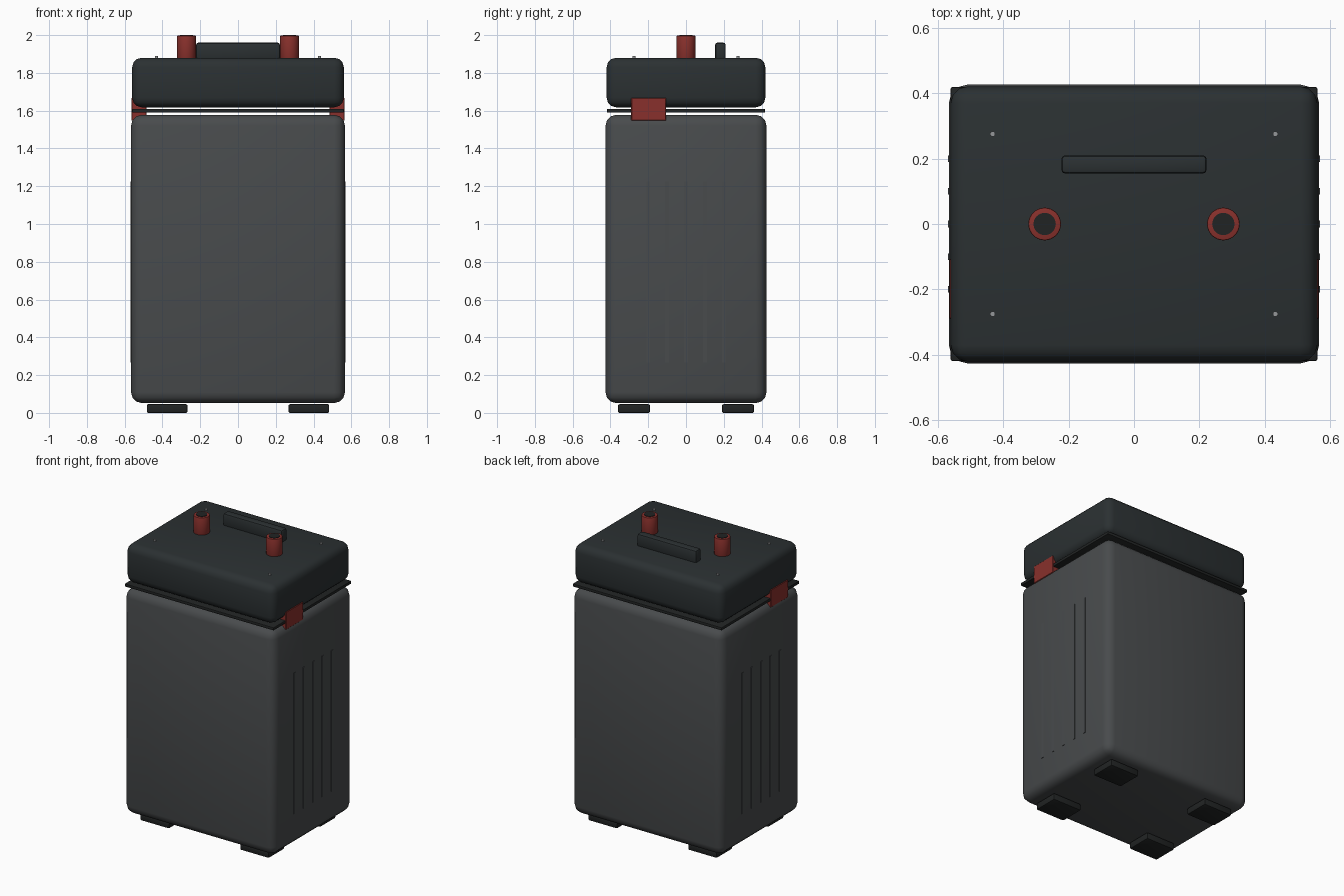
import bpy

if "Cube" in bpy.data.objects:
    bpy.data.objects.remove(bpy.data.objects["Cube"])


def material(name, rgb):
    m = bpy.data.materials.new(name)
    m.diffuse_color = (*rgb, 1)
    m.use_nodes = True
    m.node_tree.nodes["Principled BSDF"].inputs["Base Color"].default_value = m.diffuse_color
    return m


GREY = material("case_grey", (0.065, 0.07, 0.073))
DARK = material("lid_dark", (0.024, 0.03, 0.032))
BLACK = material("rubber_black", (0.015, 0.017, 0.017))
RED = material("red", (0.25, 0.03, 0.025))
STEEL = material("steel", (0.3, 0.31, 0.32))


def finish(ob, name, mat, bevel, segments):
    ob.name = name
    ob.data.materials.append(mat)
    if bevel:
        mod = ob.modifiers.new("bevel", "BEVEL")
        mod.width = bevel
        mod.segments = segments
        mod.limit_method = 'ANGLE'
        bpy.ops.object.modifier_apply(modifier=mod.name)
    bpy.ops.object.shade_smooth_by_angle(angle=0.6)
    return ob


def box(name, x, y, z, mat, bevel=0.0, segments=2):
    """Box from (min, max) ranges."""
    ranges = (x, y, z)
    bpy.ops.mesh.primitive_cube_add(size=1, location=[(a + b) / 2 for a, b in ranges])
    ob = bpy.context.object
    ob.scale = [b - a for a, b in ranges]
    bpy.ops.object.transform_apply(location=False, rotation=False, scale=True)
    return finish(ob, name, mat, bevel, segments)


def cylinder(name, x, y, z, radius, mat, sides=32, bevel=0.0):
    bpy.ops.mesh.primitive_cylinder_add(vertices=sides, radius=radius, depth=z[1] - z[0],
                                        location=(x, y, (z[0] + z[1]) / 2))
    return finish(bpy.context.object, name, mat, bevel, 2)


def span(centre, width):
    return centre - width / 2, centre + width / 2


# main case, gasket and lid
box("case_body", (-0.566, 0.566), (-0.426, 0.426), (0.052, 1.578), GREY, 0.057, 3)
box("gasket", (-0.56, 0.56), (-0.418, 0.418), (1.59, 1.61), BLACK, 0.004, 2)
box("lid", (-0.56, 0.56), (-0.42, 0.42), (1.618, 1.88), DARK, 0.05, 3)

# carry handle
box("handle", (-0.222, 0.222), (0.154, 0.21), (1.87, 1.96), DARK, 0.012, 2)

for sx, side in ((-1, "left"), (1, "right")):
    # terminal post with dark core
    cylinder(f"terminal_{side}", sx * 0.273, 0, (1.87, 1.997), 0.05, RED, 32, 0.004)
    cylinder(f"terminal_core_{side}", sx * 0.273, 0, (1.9, 2.0), 0.034, BLACK, 32)

    # side latch bridging lid and case
    box(f"latch_{side}", span(sx * 0.524, 0.08), (-0.29, -0.106), (1.547, 1.668), RED, 0.003, 1)

    # vertical side ribs
    for i in range(5):
        box(f"rib_{side}_{i + 1}", span(sx * 0.559, 0.02), span(-0.2 + 0.1 * i, 0.02),
            (0.268, 1.225), GREY)

    for sy, end in ((-1, "front"), (1, "back")):
        # feet and lid screws
        box(f"foot_{end}_{side}", span(sx * 0.375, 0.216), span(sy * 0.275, 0.17),
            (0, 0.046), BLACK, 0.008, 2)
        cylinder(f"screw_{end}_{side}", sx * 0.432, sy * 0.275, (1.87, 1.89), 0.008, STEEL, 16)
